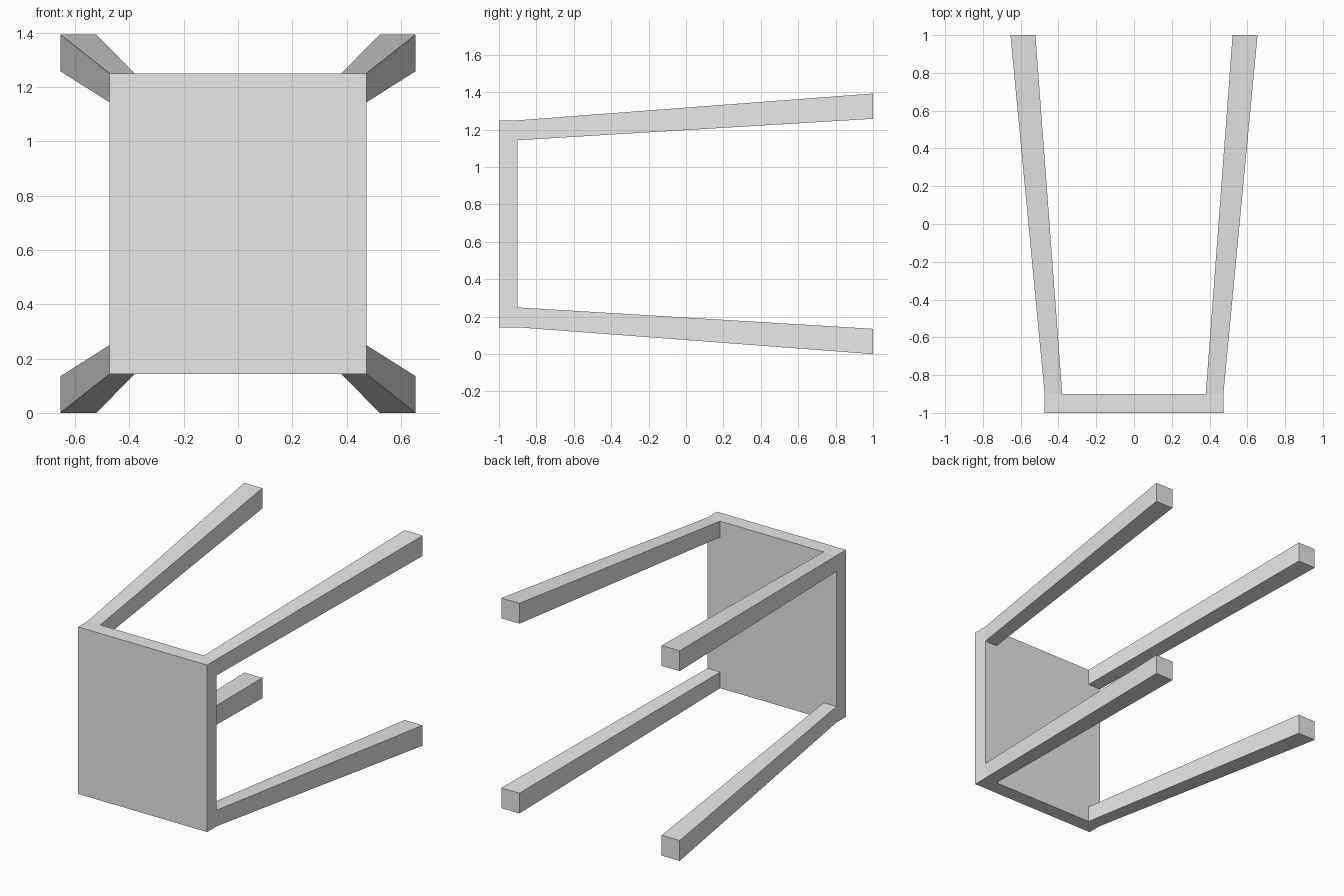
import bpy
import bmesh

cube = bpy.data.objects.get("Cube")
if cube:
    bpy.data.objects.remove(cube, do_unlink=True)

MID = 0.6965            # height of the stool's centre line
SEAT_X, SEAT_Z = 0.473, 0.5535
BACK, ROOT, TIP = -1.0, -0.9, 1.0

grey = bpy.data.materials.new("plain grey")
grey.use_nodes = True
grey.diffuse_color = (0.8, 0.8, 0.8, 1)
grey.node_tree.nodes["Principled BSDF"].inputs["Base Color"].default_value = (0.8, 0.8, 0.8, 1)


def rect(x0, x1, z0, z1, y):
    """Corner points of an upright rectangle at depth y."""
    return [(x0, y, z0), (x1, y, z0), (x1, y, z1), (x0, y, z1)]


def loft(name, start, end):
    """Flat-sided bar between two four-cornered sections."""
    bm = bmesh.new()
    a = [bm.verts.new(p) for p in start]
    b = [bm.verts.new(p) for p in end]
    bm.faces.new(a)
    bm.faces.new(b)
    for i in range(4):
        j = (i + 1) % 4
        bm.faces.new((a[i], a[j], b[j], b[i]))
    bmesh.ops.recalc_face_normals(bm, faces=bm.faces)
    mesh = bpy.data.meshes.new(name)
    bm.to_mesh(mesh)
    bm.free()
    mesh.materials.append(grey)
    obj = bpy.data.objects.new(name, mesh)
    bpy.context.collection.objects.link(obj)
    return obj


# Seat slab, standing upright because the stool lies on its side
seat_section = (-SEAT_X, SEAT_X, MID - SEAT_Z, MID + SEAT_Z)
loft("seat", rect(*seat_section, BACK), rect(*seat_section, ROOT))

# Four splayed legs that thicken towards their ends
for side, sx in (("left", 1), ("right", -1)):
    for level, sz in (("upper", 1), ("lower", -1)):
        root = rect(sx * 0.38, sx * SEAT_X, MID + sz * 0.447, MID + sz * SEAT_Z, ROOT)
        tip = rect(sx * 0.522, sx * 0.654, MID + sz * 0.5615, MID + sz * MID, TIP)
        loft(f"{level}_{side}_leg", root, tip)
